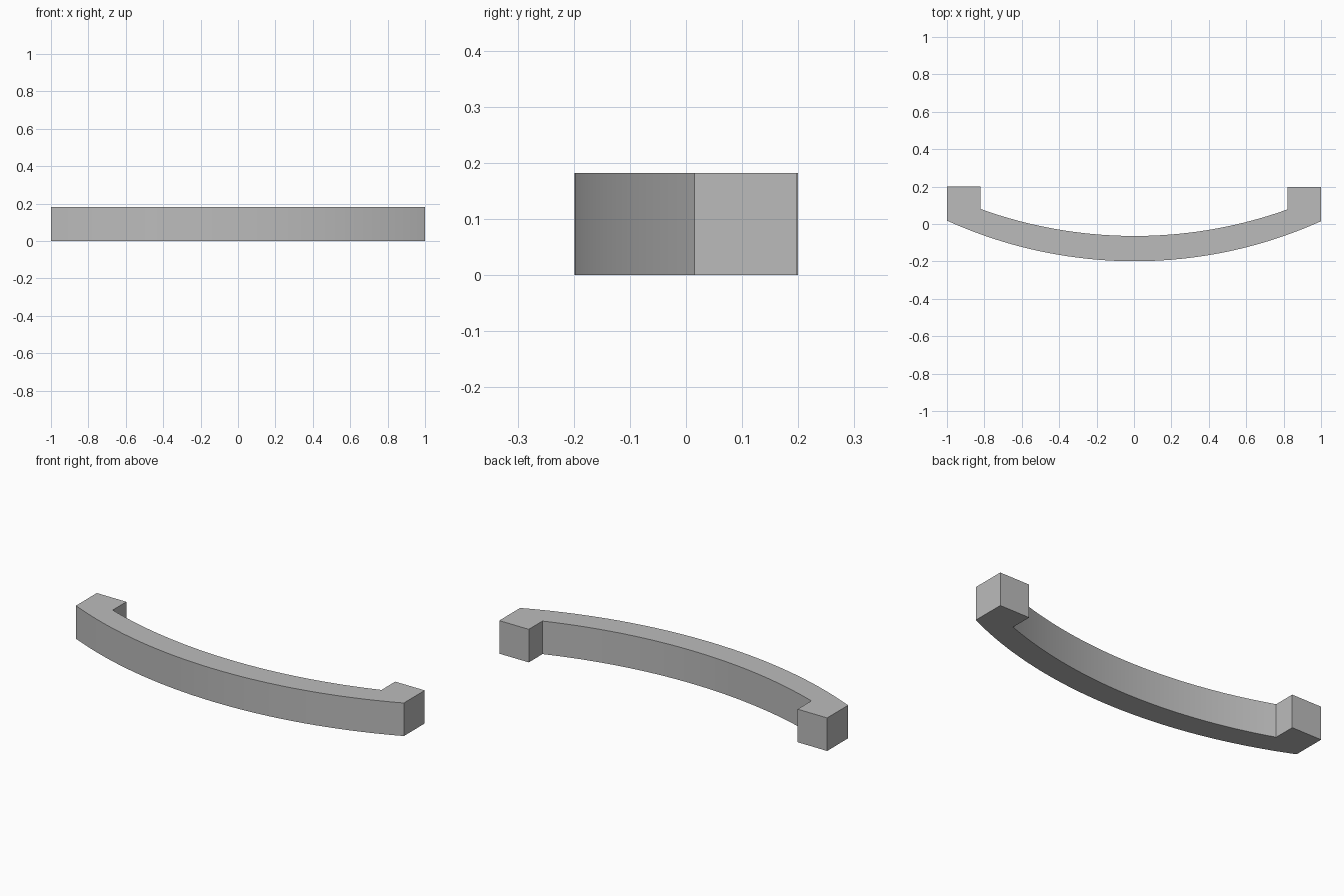
import bpy, bmesh, math
from mathutils import Vector

cube = bpy.data.objects.get("Cube")
if cube:
    bpy.data.objects.remove(cube, do_unlink=True)

HEIGHT = 0.182
SEGMENTS = 40
SKEW = 0.0015   # slight lean of the plan across its width


def arc(half_width, y_mid, y_end):
    """Points of a circular arc from -x to +x, bulging to the front."""
    sag = y_end - y_mid
    radius = (half_width ** 2 + sag ** 2) / (2 * sag)
    reach = math.asin(half_width / radius)
    angles = [reach * (2 * i / SEGMENTS - 1) for i in range(SEGMENTS + 1)]
    return [(radius * math.sin(a), y_mid + radius * (1 - math.cos(a)))
            for a in angles]


# Plan outline: outer bow, right foot, inner bow, left foot
outline = arc(1.0, -0.199, 0.0165)
outline += [(1.0, 0.1985), (0.82, 0.1985)]
outline += reversed(arc(0.82, -0.064, 0.079))
outline += [(-0.82, 0.1985), (-1.0, 0.1985)]

# Extrude the outline into the handle
bm = bmesh.new()
base = bm.faces.new([bm.verts.new((x, y - SKEW * x, 0)) for x, y in outline])
top = bmesh.ops.extrude_face_region(bm, geom=[base])["geom"]
bmesh.ops.translate(bm, vec=Vector((0, 0, HEIGHT)),
                    verts=[v for v in top if isinstance(v, bmesh.types.BMVert)])
bmesh.ops.recalc_face_normals(bm, faces=bm.faces)
mesh = bpy.data.meshes.new("bow_handle")
bm.to_mesh(mesh)
bm.free()
handle = bpy.data.objects.new("bow_handle", mesh)
bpy.context.collection.objects.link(handle)

# Plain grey finish
grey = bpy.data.materials.new("grey")
grey.use_nodes = True
colour = (0.5, 0.5, 0.5, 1)
grey.diffuse_color = colour
grey.node_tree.nodes["Principled BSDF"].inputs["Base Color"].default_value = colour
mesh.materials.append(grey)

# Smooth curved sides, sharp corners
bpy.ops.object.select_all(action="DESELECT")
handle.select_set(True)
bpy.context.view_layer.objects.active = handle
bpy.ops.object.shade_smooth_by_angle(angle=math.radians(15))
